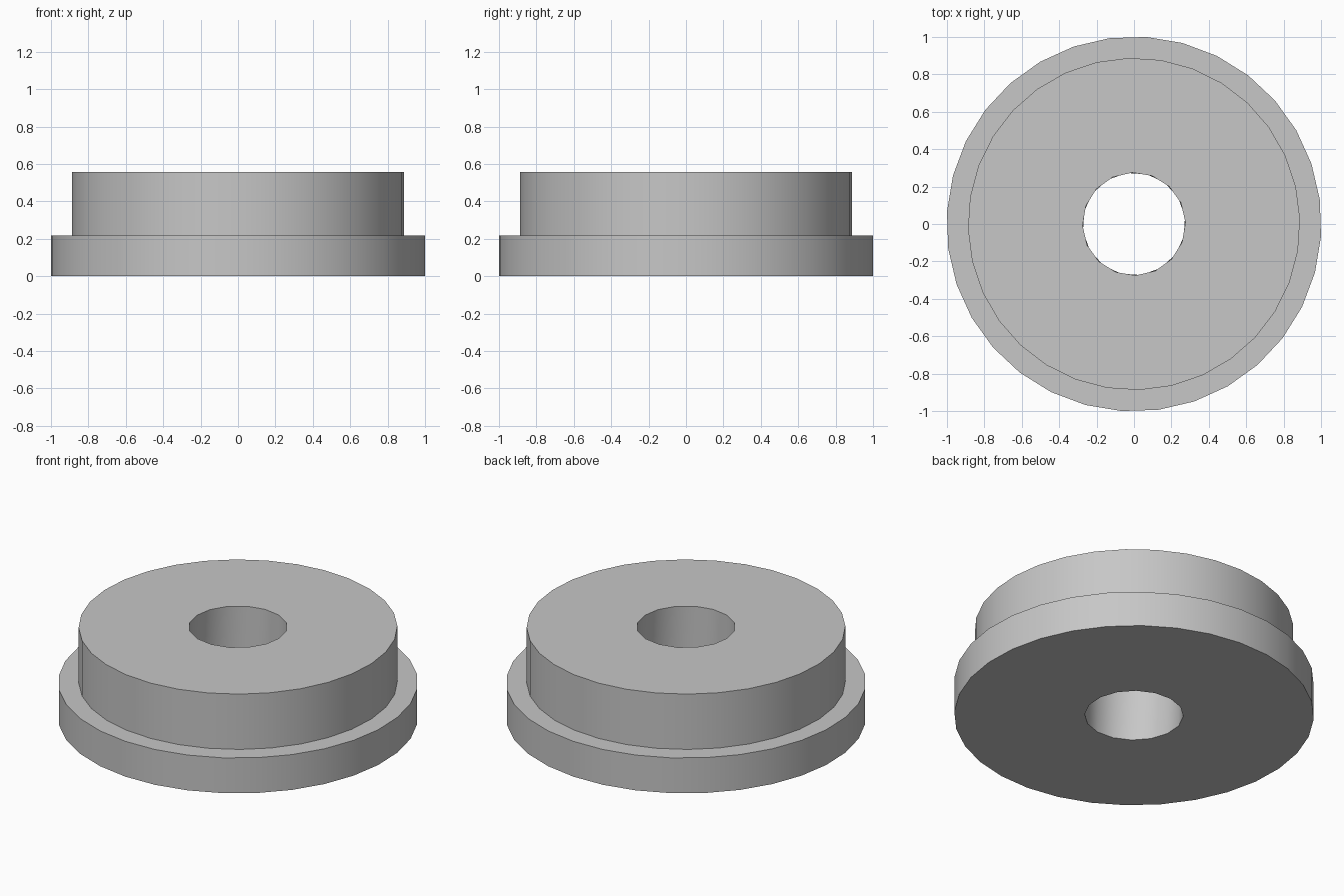
import bpy, bmesh
from math import cos, sin, radians, tau

cube = bpy.data.objects.get("Cube")
if cube:
    bpy.data.objects.remove(cube, do_unlink=True)

grey = bpy.data.materials.new("plain_grey")
grey.use_nodes = True
colour = (0.57, 0.57, 0.57, 1)
grey.diffuse_color = colour
grey.node_tree.nodes["Principled BSDF"].inputs["Base Color"].default_value = colour

FLANGE_TURN, BODY_TURN = radians(7.5), radians(1.9)
STEP_Z, TOP_Z = 0.217, 0.557
bm = bmesh.new()


def ring(radius, z, sides, turn):
    """Closed loop of edges around the z axis."""
    verts = [bm.verts.new((radius * cos(turn + tau * i / sides),
                           radius * sin(turn + tau * i / sides), z))
             for i in range(sides)]
    edges = [bm.edges.new((verts[i - 1], verts[i])) for i in range(sides)]
    return verts, edges


def wall(low, high):
    """Side faces between two loops with equal counts."""
    a, b = low[0], high[0]
    for i in range(len(a)):
        bm.faces.new((a[i - 1], a[i], b[i], b[i - 1]))


def annulus(outer, inner):
    """Flat ring face between two concentric loops."""
    bmesh.ops.triangle_fill(bm, edges=outer[1] + inner[1], use_beauty=True)


# Loops of the wide flange, the narrower body and the bore
flange_low = ring(1.002, 0, 32, FLANGE_TURN)
flange_high = ring(1.002, STEP_Z, 32, FLANGE_TURN)
body_low = ring(0.888, STEP_Z, 32, BODY_TURN)
body_high = ring(0.888, TOP_Z, 32, BODY_TURN)
bore_low = ring(0.275, 0, 16, FLANGE_TURN)
bore_high = ring(0.275, TOP_Z, 16, BODY_TURN)

# Walls, then underside, step and top
wall(flange_low, flange_high)
wall(body_low, body_high)
wall(bore_low, bore_high)
annulus(flange_low, bore_low)
annulus(flange_high, body_low)
annulus(body_high, bore_high)
bmesh.ops.recalc_face_normals(bm, faces=bm.faces)

mesh = bpy.data.meshes.new("stepped_bushing")
bm.to_mesh(mesh)
bm.free()
mesh.materials.append(grey)
bushing = bpy.data.objects.new("stepped_bushing", mesh)
bpy.context.collection.objects.link(bushing)

# Smooth walls with crisp rims
bpy.ops.object.select_all(action="DESELECT")
bushing.select_set(True)
bpy.context.view_layer.objects.active = bushing
bpy.ops.object.shade_smooth_by_angle(angle=radians(30))
